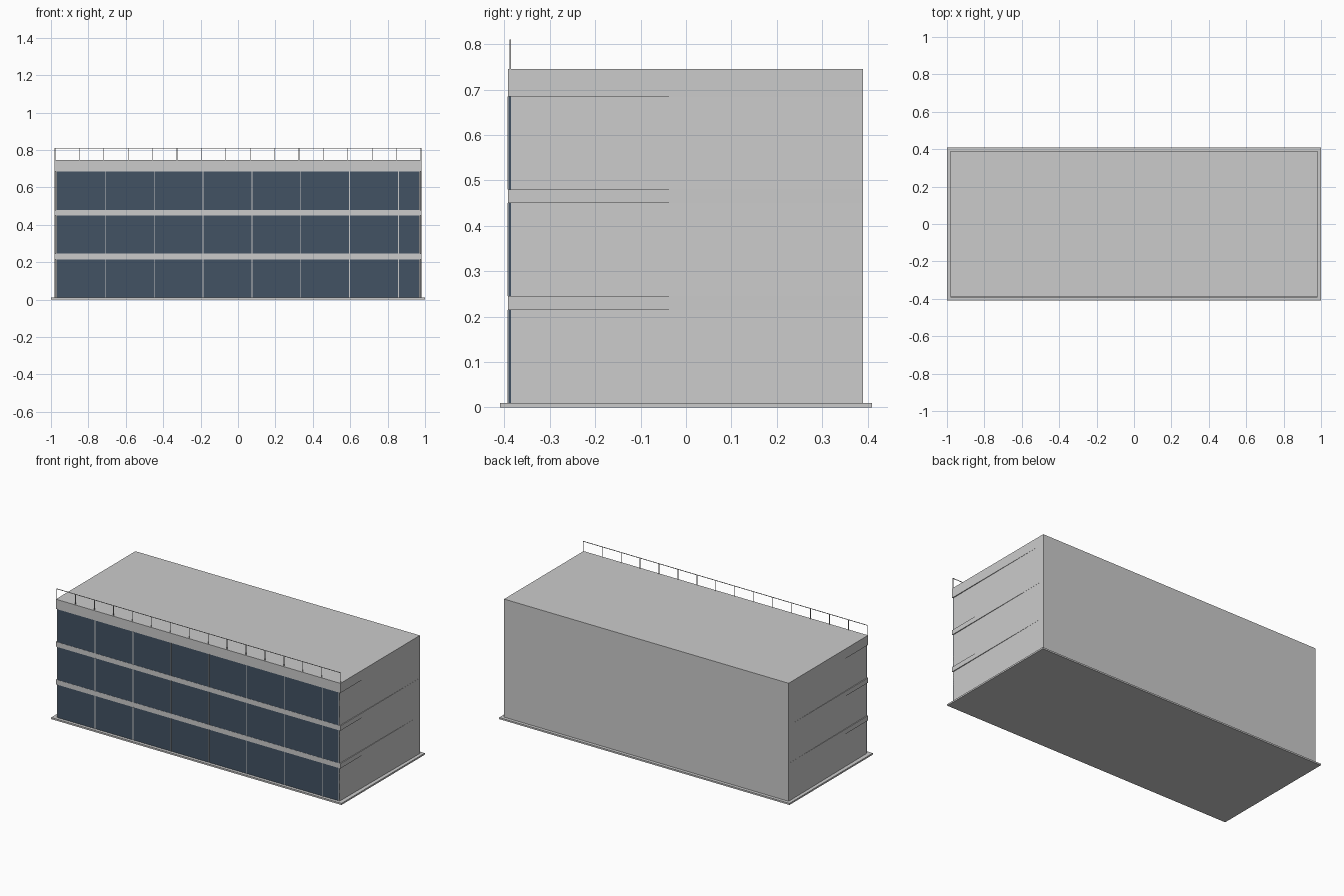
import bpy, bmesh

if "Cube" in bpy.data.objects:
    bpy.data.objects.remove(bpy.data.objects["Cube"])

glass = bpy.data.materials.new("dark_glass")
glass.diffuse_color = (0.055, 0.085, 0.125, 1)
glass.use_nodes = True
glass.node_tree.nodes["Principled BSDF"].inputs["Base Color"].default_value = glass.diffuse_color


def prism(name, outline, z0, z1, mat=None):
    """Extrude a counter-clockwise plan outline from z0 to z1."""
    bm = bmesh.new()
    face = bm.faces.new([bm.verts.new((x, y, z0)) for x, y in outline])
    top = bmesh.ops.extrude_face_region(bm, geom=[face])["geom"]
    bmesh.ops.translate(bm, vec=(0, 0, z1 - z0),
                        verts=[v for v in top if isinstance(v, bmesh.types.BMVert)])
    bmesh.ops.recalc_face_normals(bm, faces=bm.faces)
    me = bpy.data.meshes.new(name)
    bm.to_mesh(me)
    bm.free()
    ob = bpy.data.objects.new(name, me)
    bpy.context.collection.objects.link(ob)
    if mat:
        me.materials.append(mat)
    return ob


def box(name, x0, x1, y0, y1, z0, z1, mat=None):
    return prism(name, [(x0, y0), (x1, y0), (x1, y1), (x0, y1)], z0, z1, mat)


W, FRONT, BACK = 0.98, -0.392, 0.39
WALL_W, WALL_FRONT = 0.974, -0.386      # walls narrow slightly toward the front
ROOF, RAIL = 0.745, 0.81

# Ground plinth
box("plinth", -1, 1, -0.41, 0.41, 0, 0.01)

# Floors: side and back walls, glazing, mullions, slab above
floors = [(0.01, 0.215, 0.245), (0.245, 0.45, 0.48), (0.48, 0.685, ROOF)]
mullions = [-0.971 + 0.2613 * i for i in range(8)] + [0.971]
for n, (z0, z1, z2) in enumerate(floors, 1):
    prism(f"walls_{n}", [(-WALL_W, WALL_FRONT), (WALL_W, WALL_FRONT), (W, BACK), (-W, BACK)], z0, z1)
    box(f"window_band_{n}", -0.973, 0.973, -0.391, WALL_FRONT, z0, z1, glass)
    for i, x in enumerate(mullions, 1):
        box(f"mullion_{n}_{i}", x - 0.002, x + 0.002, -0.393, WALL_FRONT, z0, z1)
    box("roof_slab" if n == 3 else f"floor_slab_{n}", -W, W, FRONT, BACK, z1, z2)

# Roof railing along the front edge
r = 0.0015
for i in range(16):
    x = (-1 + 2 * i / 15) * (W - r)
    box(f"railing_post_{i + 1}", x - r, x + r, -0.387 - r, -0.387 + r, ROOF, RAIL - 2 * r)
box("railing_top", -W, W, -0.387 - r, -0.387 + r, RAIL - 2 * r, RAIL)
